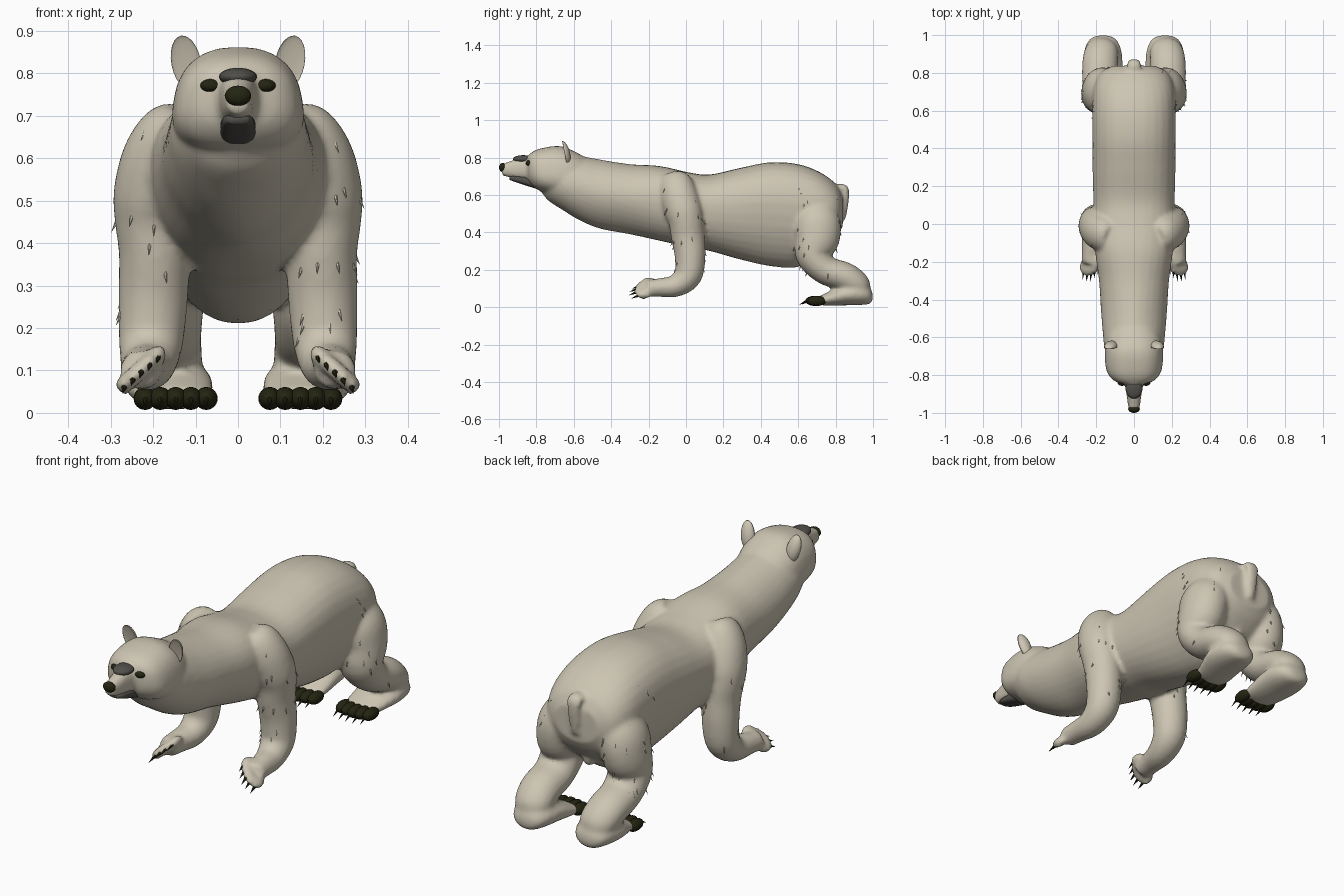
import bpy
import bmesh
import math
import random
from mathutils import Vector, Matrix

cube = bpy.data.objects.get("Cube")
if cube:
    bpy.data.objects.remove(cube, do_unlink=True)
random.seed(4)


def material(name, rgb):
    m = bpy.data.materials.new(name)
    m.use_nodes = True
    m.diffuse_color = (*rgb, 1)
    bsdf = m.node_tree.nodes["Principled BSDF"]
    bsdf.inputs["Base Color"].default_value = (*rgb, 1)
    bsdf.inputs["Roughness"].default_value = 0.8
    return m


CREAM = material("cream_fur", (0.61, 0.56, 0.45))
BLACK = material("olive_black", (0.018, 0.018, 0.006))
GREY = material("dark_grey_skin", (0.085, 0.08, 0.07))


def finish(name, bm, mat, smooth=True):
    bmesh.ops.recalc_face_normals(bm, faces=bm.faces)
    for f in bm.faces:
        f.smooth = smooth
    mesh = bpy.data.meshes.new(name)
    bm.to_mesh(mesh)
    bm.free()
    mesh.materials.append(mat)
    obj = bpy.data.objects.new(name, mesh)
    bpy.context.collection.objects.link(obj)
    return obj


def spline(points, steps=5):
    """Catmull-Rom through stations of any dimension."""
    p = [Vector(q) for q in points]
    p = [p[0] * 2 - p[1]] + p + [p[-1] * 2 - p[-2]]
    out = []
    for a, b, c, d in zip(p, p[1:], p[2:], p[3:]):
        for i in range(steps):
            t = i / steps
            out.append((b * 2 + (c - a) * t + (a * 2 - b * 5 + c * 4 - d) * t * t
                        + (b * 3 - a - c * 3 + d) * t ** 3) * 0.5)
    return out + [p[-2]]


def loft(bm, stations, upright=False, sides=32):
    """Stations: x, y, z, half width, half height[, top-heaviness, roundness]."""
    st = spline([(*s, 0, 1)[:7] for s in stations])
    rings = []
    for i, s in enumerate(st):
        a, b = st[max(i - 1, 0)], st[min(i + 1, len(st) - 1)]
        t = Vector((0, 1, 0)) if upright else (Vector(b[:3]) - Vector(a[:3])).normalized()
        side = (Vector((1, 0, 0)) - t * t.x).normalized()
        up = side.cross(t)
        ring = []
        for k in range(sides):
            ang = math.tau * k / sides
            c, n = math.cos(ang), math.sin(ang)
            c = math.copysign(abs(c) ** s[6], c)
            n = math.copysign(abs(n) ** s[6], n)
            ring.append(bm.verts.new(Vector(s[:3]) + side * c * s[3] * (1 + s[5] * n)
                                     + up * n * s[4]))
        rings.append(ring)
    for r, q in zip(rings, rings[1:]):
        for k in range(sides):
            j = (k + 1) % sides
            bm.faces.new((r[k], r[j], q[j], q[k]))
    bm.faces.new(rings[0])
    bm.faces.new(rings[-1])


def trunk(bm, rows):
    """Rows are y, top, bottom, half width, top-heaviness, roundness."""
    loft(bm, [(0, y, (t + b) / 2, w, (t - b) / 2, k, p) for y, t, b, w, k, p in rows], True)


def ball(bm, centre, radii, tilt=0):
    m = (Matrix.Translation(centre) @ Matrix.Rotation(tilt, 4, 'Y')
         @ Matrix.Diagonal((*radii, 1)))
    return bmesh.ops.create_uvsphere(bm, u_segments=20, v_segments=12, radius=1, matrix=m)["verts"]


def spike(bm, base, direction, length, radius):
    d = Vector(direction).normalized()
    m = (Matrix.Translation(Vector(base) + d * length / 2)
         @ d.to_track_quat('Z', 'Y').to_matrix().to_4x4())
    bmesh.ops.create_cone(bm, cap_ends=True, segments=6, radius1=radius, radius2=0,
                          depth=length, matrix=m)


# Torso, neck and mane
hide = bmesh.new()
trunk(hide, [(-.77, .74, .61, .06, 0, 1), (-.73, .79, .565, .12, 0, 1), (-.66, .82, .52, .155, 0, 1),
             (-.57, .81, .465, .166, .02, 1.05), (-.46, .79, .42, .175, .05, 1.1),
             (-.30, .765, .39, .185, .1, 1.05), (-.14, .755, .355, .205, .1, .92),
             (.02, .72, .32, .213, .1, .9), (.13, .71, .30, .214, .1, .9),
             (.29, .745, .255, .216, .15, .9), (.45, .775, .22, .215, .2, .9),
             (.60, .765, .215, .215, .2, .9), (.72, .72, .29, .212, .1, .9),
             (.80, .66, .37, .18, 0, .9), (.837, .60, .43, .115, 0, .9)])
# Head and muzzle
trunk(hide, [(-.85, .80, .70, .05, 0, .85), (-.83, .825, .66, .105, -.05, .8),
             (-.78, .848, .622, .143, -.1, .8), (-.68, .862, .60, .153, -.12, .8),
             (-.60, .835, .59, .143, -.05, .9), (-.50, .78, .60, .10, 0, 1)])
trunk(hide, [(-.985, .765, .705, .028, 0, .8), (-.93, .785, .69, .036, 0, .8),
             (-.86, .805, .68, .046, 0, .8), (-.78, .81, .66, .06, 0, .8)])
# Tail and the small lobe between the thighs
loft(hide, [(0, .78, .625, .035, .03), (0, .85, .637, .036, .018),
            (0, .855, .56, .03, .014), (0, .842, .47, .02, .012)])
ball(hide, (0, .73, .32), (.03, .04, .045))

claws = bmesh.new()
hind_toes = bmesh.new()
for s in (-1, 1):
    # Front leg with its broad shoulder, bent wrist and slanted paw
    loft(hide, [(s * .125, -.07, .70, .045, .06), (s * .15, -.06, .665, .078, .09),
                (s * .18, -.04, .60, .092, .10), (s * .203, -.015, .52, .09, .10),
                (s * .205, 0, .46, .086, .093), (s * .197, .01, .38, .084, .09),
                (s * .20, .022, .27, .082, .082), (s * .205, .01, .17, .076, .075),
                (s * .212, -.055, .115, .065, .06), (s * .223, -.14, .105, .053, .05),
                (s * .23, -.21, .10, .048, .044)])
    for i in range(5):
        f = i / 4
        toe = Vector((s * (.188 + .08 * f), -.20 - .04 * math.sin(f * 2.4), .137 - .07 * f))
        ball(hide, toe, (.02, .04, .024))
        spike(claws, toe + Vector((0, -.03, -.006)), (s * .1, -1, -.4), .042, .007)
    # Hind leg
    loft(hide, [(s * .12, .69, .55, .07, .09), (s * .155, .70, .46, .105, .125),
                (s * .175, .70, .37, .103, .122), (s * .178, .68, .28, .10, .094),
                (s * .18, .745, .20, .095, .078), (s * .18, .85, .162, .094, .078),
                (s * .172, .915, .12, .088, .07), (s * .167, .945, .08, .07, .05)])
    # Hind foot
    loft(hide, [(s * .165, .998, .055, .03, .02), (s * .165, .98, .063, .068, .046),
                (s * .165, .93, .072, .096, .06), (s * .163, .85, .067, .104, .057),
                (s * .15, .76, .045, .092, .037), (s * .147, .71, .035, .082, .022)], True)
    for i in range(5):
        toe = Vector((s * (.075 + .036 * i), .70 - .012 * math.sin(i / 4 * math.pi), .034))
        ball(hind_toes, toe, (.027, .05, .027))
        spike(claws, toe + Vector((0, -.035, .004)), (0, -1, -.5), .055, .008)

# Fuse the fur parts into one smooth skin
bear = finish("bear_hide", hide, CREAM)
fuse = bear.modifiers.new("fuse", 'REMESH')
fuse.mode = 'VOXEL'
fuse.voxel_size = 0.011
fuse.use_smooth_shade = True
soften = bear.modifiers.new("soften", 'SMOOTH')
soften.factor = 0.5
soften.iterations = 6

finish("claws", claws, BLACK, False)
finish("hind_toes", hind_toes, BLACK)

# Ears, cupped at the front
for side, s in (("left", 1), ("right", -1)):
    ear = bmesh.new()
    centre = Vector((s * .122, -.65, .825))
    for v in ball(ear, centre, (.035, .03, .065), s * .2):
        if v.co.y < centre.y:
            v.co.y = centre.y - (v.co.y - centre.y) * .2
        v.co.y -= (v.co.z - centre.z) * .2
    finish(side + "_ear", ear, CREAM)

# Face details
face = [("nose", BLACK, [((0, -.98, .747), (.031, .02, .024))]),
        ("eyes", BLACK, [((s * .063, -.836, .771), (.026, .021, .016)) for s in (-1, 1)]),
        ("muzzle_bridge", GREY, [((0, -.87, .792), (.045, .055, .021))])]
for name, mat, balls in face:
    bm = bmesh.new()
    for centre, radii in balls:
        ball(bm, centre, radii)
    finish(name, bm, mat)

# Lower jaw, sloping back to the throat
jaw = bmesh.new()
trunk(jaw, [(-.945, .70, .682, .024, 0, .7), (-.92, .703, .672, .036, 0, .7),
            (-.86, .70, .652, .041, 0, .7), (-.79, .69, .63, .042, 0, .7)])
finish("lower_jaw", jaw, GREY)

# Stray fur tufts on shoulders, legs and thighs
skin = bear.evaluated_get(bpy.context.evaluated_depsgraph_get()).data
spots = [(p.center.copy(), p.normal.copy()) for p in skin.polygons
         if abs(p.center.x) > .13 and .17 < p.center.z < .68
         and (-.12 < p.center.y < .12 or .55 < p.center.y < .85)]
tufts = bmesh.new()
for c, n in random.sample(spots, min(80, len(spots))):
    spike(tufts, c - n * .004, n * .45 + Vector((0, 0, -.8)), .03, .005)
finish("fur_tufts", tufts, CREAM, False)
